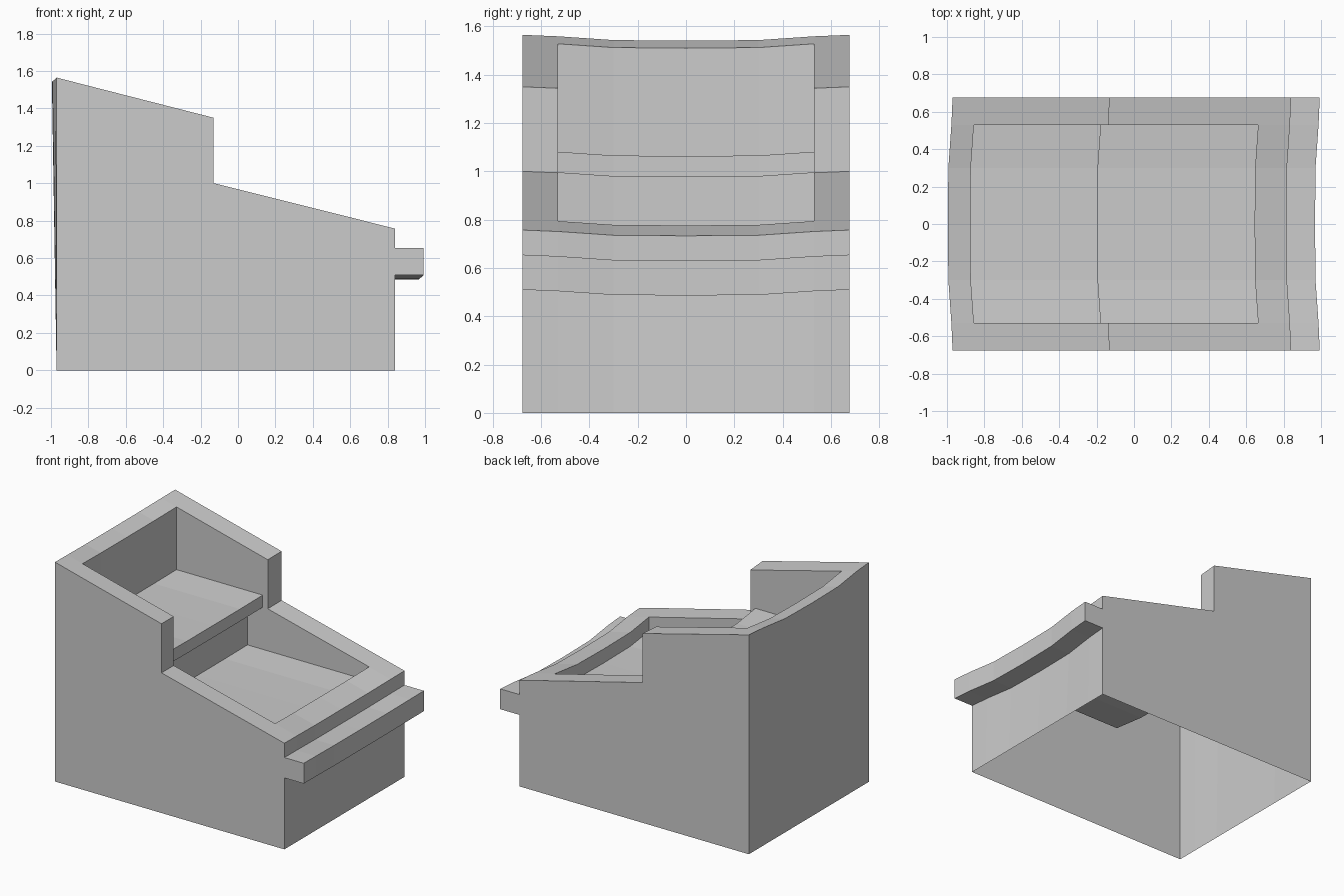
import bpy
import bmesh

if "Cube" in bpy.data.objects:
    bpy.data.objects.remove(bpy.data.objects["Cube"])

HALF, POCKET = 0.677, 0.53
# (y position, amount of sag) for each lengthwise section
COLUMNS = [(-HALF, 0), (-POCKET, 0.25), (-0.3, 0.9), (0, 1),
           (0.3, 0.9), (POCKET, 0.25), (HALF, 0)]
SAG_X, SAG_Z = -0.025, -0.024


def section(bm, profile, y, sag):
    """Side profile at one y; everything above the ground sags slightly."""
    return [bm.verts.new((x + SAG_X * sag * (z > 0), y, z + SAG_Z * sag * (z > 0)))
            for x, z in profile]


def loft(bm, profile, columns, closed=False):
    """Skin a profile through neighbouring columns."""
    for a, b in zip(columns, columns[1:]):
        va, vb = section(bm, profile, *a), section(bm, profile, *b)
        n = len(profile)
        for i in range(n if closed else n - 1):
            j = (i + 1) % n
            bm.faces.new((va[i], va[j], vb[j], vb[i]))


def cap(bm, profile, column):
    bm.faces.new(section(bm, profile, *column))


def finish(bm, name):
    bmesh.ops.remove_doubles(bm, verts=bm.verts, dist=0.0005)
    bmesh.ops.recalc_face_normals(bm, faces=bm.faces)
    mesh = bpy.data.meshes.new(name)
    bm.to_mesh(mesh)
    bm.free()
    obj = bpy.data.objects.new(name, mesh)
    bpy.context.collection.objects.link(obj)
    return obj


# Profiles in (x, z), walked from the back foot over the top to the front foot
back = [(-0.97, 0), (-0.97, 1.565), (-0.85, 1.534)]
side_rim = [(-0.13, 1.35), (-0.13, 1.0)]
pockets = [(-0.85, 1.087), (-0.17, 1.087), (-0.17, 1.0),
           (-0.29, 1.0), (-0.29, 0.70), (0.67, 0.70)]
front = [(0.67, 0.80), (0.84, 0.757), (0.84, 0.51), (0.84, 0)]
outer = back + side_rim + front
inner = back + pockets + front

# Two-step bin: hollow shell with an open underside
bm = bmesh.new()
loft(bm, outer, COLUMNS[:2])
loft(bm, inner, COLUMNS[1:-1])
loft(bm, outer, COLUMNS[-2:])
for end in (COLUMNS[0], COLUMNS[-1]):
    cap(bm, outer, end)
# Pocket side walls
pocket_side = [back[-1]] + pockets + [front[0]] + side_rim[::-1]
for col in (COLUMNS[1], COLUMNS[-2]):
    cap(bm, pocket_side, col)
finish(bm, "stepped_bin")

# Front ledge
ledge = [(0.84, 0.51), (0.84, 0.655), (0.993, 0.655), (0.993, 0.51)]
bm = bmesh.new()
loft(bm, ledge, COLUMNS, closed=True)
for end in (COLUMNS[0], COLUMNS[-1]):
    cap(bm, ledge, end)
finish(bm, "front_ledge")
